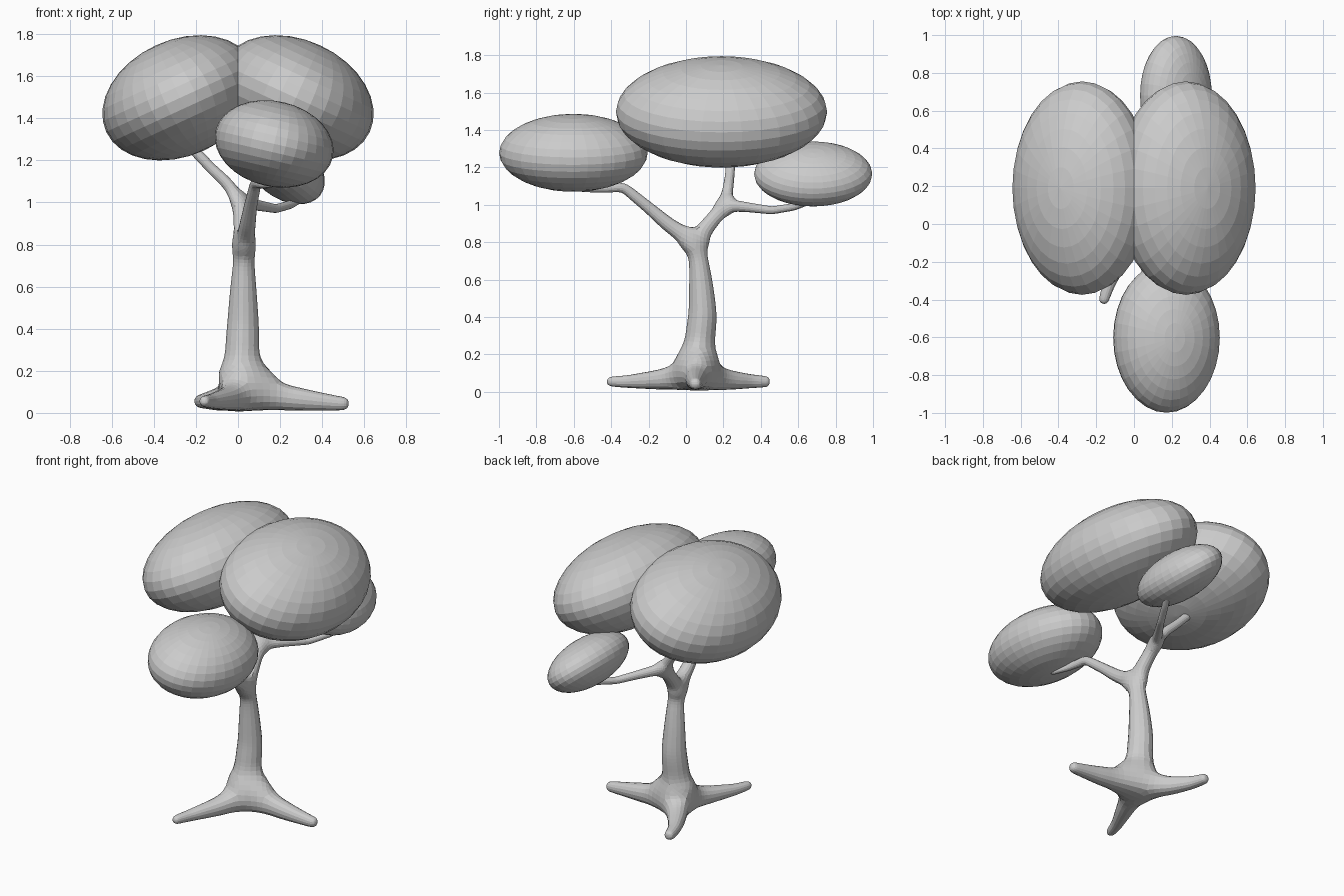
import bpy
from math import radians


# Trunk, branches and roots: a skeleton thickened by the skin modifier
nodes, edges = [], []


def chain(start, points):
    """Append a chain of (x, y, z, radius) nodes and return the last index."""
    prev = start
    for p in points:
        nodes.append(p)
        if prev is not None:
            edges.append((prev, len(nodes) - 1))
        prev = len(nodes) - 1
    return prev


base = chain(None, [(0.03, 0.06, 0.095, 0.095)])

# trunk
fork = chain(base, [(0.018, 0.072, 0.25, 0.083), (0.024, 0.09, 0.42, 0.074),
                    (0.025, 0.08, 0.58, 0.062), (0.027, 0.07, 0.69, 0.051),
                    (0.03, 0.05, 0.80, 0.052)])

# front branch
chain(fork, [(0.045, -0.09, 0.89, 0.039), (0.06, -0.20, 0.985, 0.031),
             (0.085, -0.335, 1.095, 0.027), (0.12, -0.46, 1.085, 0.02),
             (0.15, -0.54, 1.085, 0.017), (0.16, -0.57, 1.085, 0.015)])

# back branch with its two arms
split = chain(fork, [(0.02, 0.125, 0.90, 0.042), (0.01, 0.21, 1.0, 0.036)])
chain(split, [(-0.05, 0.225, 1.09, 0.028), (-0.13, 0.235, 1.165, 0.025),
              (-0.21, 0.24, 1.25, 0.025), (-0.23, 0.24, 1.275, 0.022)])
chain(split, [(0.09, 0.33, 0.987, 0.026), (0.18, 0.46, 0.97, 0.021),
              (0.25, 0.58, 0.99, 0.02), (0.30, 0.66, 1.02, 0.018)])

# roots
chain(base, [(0.20, 0.055, 0.075, 0.067), (0.35, 0.05, 0.058, 0.048),
             (0.48, 0.05, 0.045, 0.034), (0.53, 0.05, 0.043, 0.028)])
chain(base, [(-0.05, -0.13, 0.066, 0.055), (-0.13, -0.31, 0.055, 0.034),
             (-0.155, -0.385, 0.055, 0.028), (-0.165, -0.425, 0.055, 0.022)])
chain(base, [(-0.09, 0.22, 0.064, 0.055), (-0.155, 0.34, 0.057, 0.038),
             (-0.178, 0.415, 0.055, 0.031), (-0.182, 0.45, 0.055, 0.026)])

mesh = bpy.data.meshes.new("trunk")
mesh.from_pydata([n[:3] for n in nodes], edges, [])
trunk = bpy.data.objects.new("trunk", mesh)
bpy.context.collection.objects.link(trunk)
skin = trunk.modifiers.new("Skin", 'SKIN')
skin.branch_smoothing = 0.3
for i, (n, sv) in enumerate(zip(nodes, mesh.skin_vertices[0].data)):
    r = n[3] / 0.93          # subdivision shrinks the square tube slightly
    sv.radius = (r, r)
    sv.use_root = (i == base)
sub = trunk.modifiers.new("Subdivision", 'SUBSURF')
sub.levels = sub.render_levels = 2


# Foliage: tilted flattened spheres
def foliage(name, loc, size, tilt):
    bpy.ops.mesh.primitive_uv_sphere_add(segments=32, ring_count=16, location=loc,
                                         rotation=(0, radians(tilt), 0))
    ob = bpy.context.object
    ob.name = name
    ob.scale = size


for side, label in ((-1, "left"), (1, "right")):
    foliage(f"crown_{label}", (side * 0.275, 0.19, 1.497),
            (0.387, 0.565, 0.275), side * 24.7)
foliage("foliage_front", (0.172, -0.602, 1.278), (0.286, 0.397, 0.203), 13)
foliage("foliage_back", (0.222, 0.68, 1.165), (0.214, 0.316, 0.144), 38)
